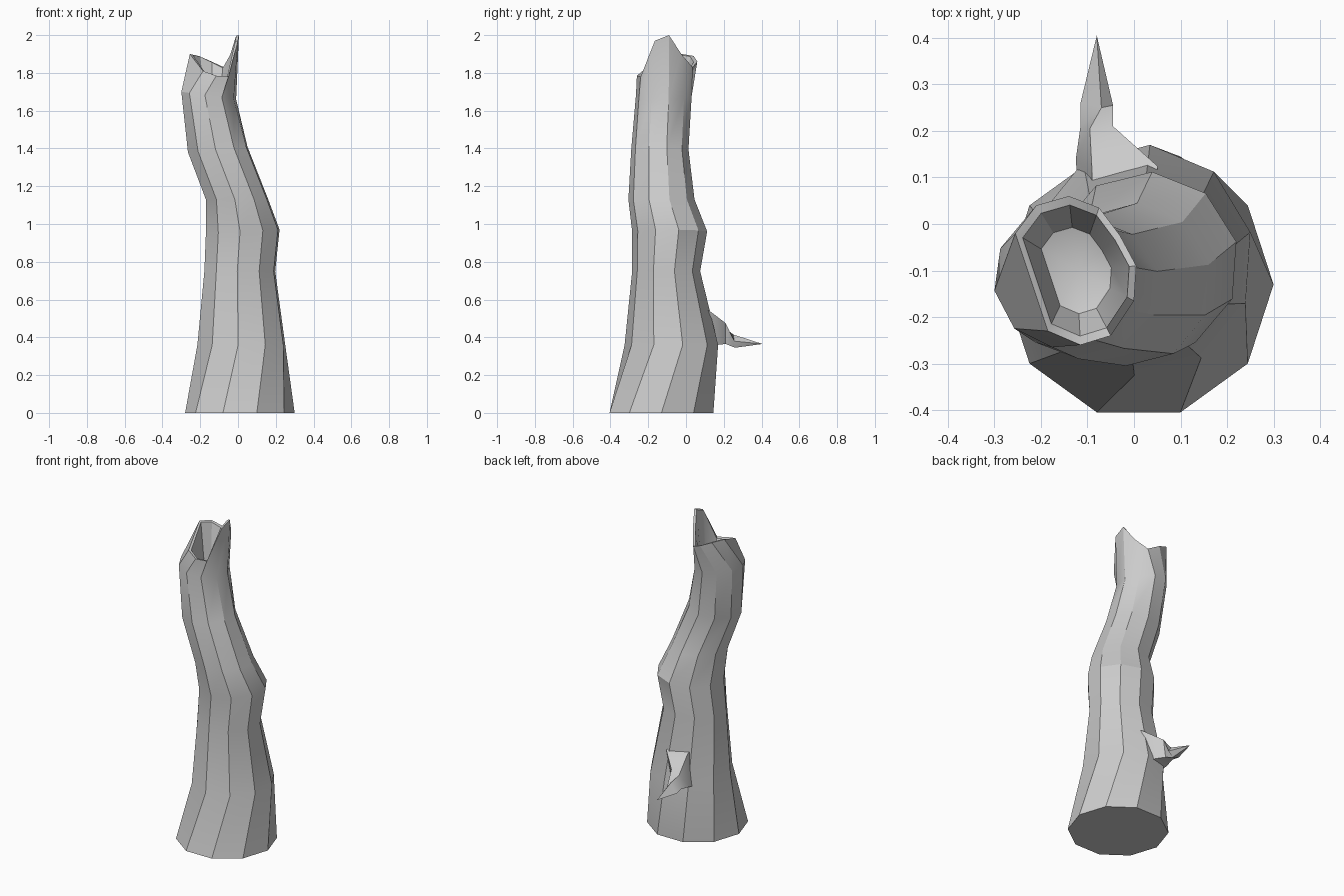
import bpy, math
from mathutils import Vector

if "Cube" in bpy.data.objects:
    bpy.data.objects.remove(bpy.data.objects["Cube"])


def loft(name, rings, cap_start=True, tip=None):
    """Skin equal-sized rings of points, closing the end with a fan to tip."""
    n = len(rings[0])
    verts = [tuple(p) for r in rings for p in r]
    faces = [(k * n + i, k * n + (i + 1) % n, (k + 1) * n + (i + 1) % n, (k + 1) * n + i)
             for k in range(len(rings) - 1) for i in range(n)]
    if cap_start:
        faces.append(tuple(reversed(range(n))))
    if tip is not None:
        b = (len(rings) - 1) * n
        verts.append(tuple(tip))
        faces += [(b + i, b + (i + 1) % n, len(verts) - 1) for i in range(n)]
    me = bpy.data.meshes.new(name)
    me.from_pydata(verts, [], faces)
    me.update()
    ob = bpy.data.objects.new(name, me)
    bpy.context.collection.objects.link(ob)
    bpy.ops.object.select_all(action='DESELECT')
    ob.select_set(True)
    bpy.context.view_layer.objects.active = ob
    bpy.ops.object.shade_smooth_by_angle(angle=math.radians(30))
    return ob


def ring(z, x0, x1, y0, y1, phase, tilt=0.0):
    """Ten-sided section filling the given extents, tilted along x."""
    cs = [(math.cos(a), math.sin(a)) for a in
          (math.radians(phase + 36 * i) for i in range(10))]
    mx, my = max(c for c, s in cs), max(s for c, s in cs)
    return [Vector(((x0 + x1) / 2 + c / mx * (x1 - x0) / 2,
                    (y0 + y1) / 2 + s / my * (y1 - y0) / 2, z + tilt * c)) for c, s in cs]


# trunk sections: z, x range, y range, phase, tilt
sections = [
    (0.00, -0.28, 0.30, -0.405, 0.145, 0, 0),
    (0.36, -0.215, 0.25, -0.325, 0.17, 14, 0),
    (0.75, -0.178, 0.197, -0.285, 0.075, 14, 0),
    (0.96, -0.17, 0.22, -0.285, 0.112, 14, 0.01),
    (1.13, -0.17, 0.16, -0.305, 0.045, 14, 0),
    (1.395, -0.265, 0.05, -0.29, 0.013, 14, 0.015),
    (1.68, -0.30, -0.01, -0.265, 0.03, 10, -0.02),
]
rings = [ring(*s) for s in sections]

# broken rim with a tall splinter, counter-clockwise from +x
rim = [Vector(p) for p in (
    (0.005, -0.09, 2.0), (-0.03, -0.025, 1.90), (-0.075, 0.035, 1.83), (-0.14, 0.06, 1.86),
    (-0.21, 0.04, 1.89), (-0.255, -0.02, 1.90), (-0.225, -0.12, 1.85), (-0.185, -0.23, 1.81),
    (-0.115, -0.26, 1.785), (-0.0, -0.165, 1.97))]
rim.insert(9, Vector((-0.05, -0.24, 1.78)))
del rim[6]
mid = Vector((-0.123, -0.10, 0))


def inset(p, f, dz):
    return Vector((mid.x + (p.x - mid.x) * f, mid.y + (p.y - mid.y) * f, p.z + dz))


lip = [inset(p, 0.88, -0.004) for p in rim]
hollow = [inset(p, 0.58, 0) for p in rim]
for p in hollow:
    p.z = 1.66
loft("trunk", rings + [rim, lip, hollow], tip=(-0.123, -0.10, 1.63))

# broken side branch at the back
branch = [
    [(-0.12, 0.06, 0.34), (0.04, 0.06, 0.34), (0.05, 0.06, 0.56), (-0.09, 0.06, 0.56)],
    [(-0.125, 0.14, 0.36), (-0.02, 0.165, 0.36), (0.05, 0.125, 0.54), (-0.09, 0.11, 0.55)],
    [(-0.115, 0.21, 0.37), (-0.06, 0.21, 0.365), (-0.045, 0.21, 0.475), (-0.095, 0.205, 0.45)],
    [(-0.115, 0.26, 0.36), (-0.07, 0.26, 0.345), (-0.045, 0.255, 0.38), (-0.07, 0.25, 0.415)],
]
# rings are ordered for outward normals along +y
loft("side_branch", [list(reversed(r)) for r in branch], tip=(-0.08, 0.405, 0.365))
